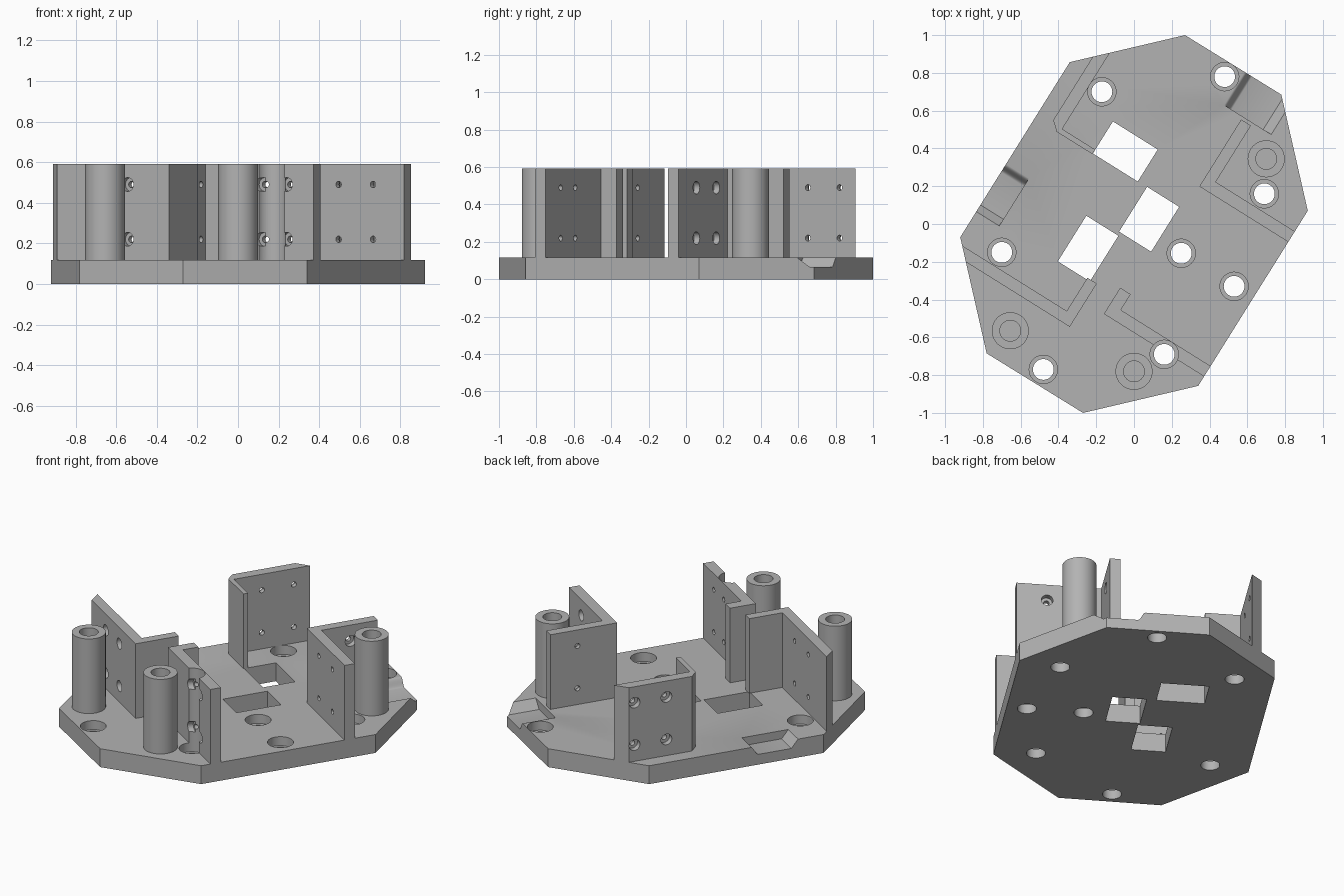
import bpy, bmesh, math
from mathutils import Matrix, Vector

if "Cube" in bpy.data.objects:
    bpy.data.objects.remove(bpy.data.objects["Cube"])

T, H = 0.117, 0.592                      # plate thickness, overall height
R = Matrix.Rotation(math.radians(-32), 4, 'Z')   # bracket frame: x across, y along
INV = R.inverted()

grey = bpy.data.materials.new("grey")
grey.diffuse_color = (0.45, 0.45, 0.45, 1)
grey.use_nodes = True
grey.node_tree.nodes["Principled BSDF"].inputs["Base Color"].default_value = grey.diffuse_color


def finish(name, bm):
    bmesh.ops.recalc_face_normals(bm, faces=bm.faces)
    me = bpy.data.meshes.new(name)
    bm.to_mesh(me)
    bm.free()
    me.materials.append(grey)
    ob = bpy.data.objects.new(name, me)
    bpy.context.collection.objects.link(ob)
    return ob


def prism(name, pts, vec, mat=R):
    """Extrude a closed 3D outline along vec."""
    bm = bmesh.new()
    f = bm.faces.new([bm.verts.new(p) for p in pts])
    ext = bmesh.ops.extrude_face_region(bm, geom=[f])
    vs = [e for e in ext["geom"] if isinstance(e, bmesh.types.BMVert)]
    bmesh.ops.translate(bm, verts=vs, vec=vec)
    bm.transform(mat)
    return finish(name, bm)


def slab(name, pts, z0, z1, mat=R):
    return prism(name, [(x, y, z0) for x, y in pts], (0, 0, z1 - z0), mat)


def cyl(name, a, b, r, mat=Matrix(), n=40):
    a, b = Vector(a), Vector(b)
    bm = bmesh.new()
    rot = (b - a).to_track_quat('Z', 'Y').to_matrix().to_4x4()
    bmesh.ops.create_cone(bm, cap_ends=True, segments=n, radius1=r, radius2=r,
                          depth=(b - a).length,
                          matrix=mat @ Matrix.Translation((a + b) / 2) @ rot)
    return finish(name, bm)


def cut(ob, tool, op='DIFFERENCE', keep=False):
    m = ob.modifiers.new("cut", 'BOOLEAN')
    m.operation, m.object, m.solver = op, tool, 'EXACT'
    bpy.context.view_layer.update()
    me = bpy.data.meshes.new_from_object(
        ob.evaluated_get(bpy.context.evaluated_depsgraph_get()))
    ob.modifiers.clear()
    ob.data = me
    if not keep:
        bpy.data.objects.remove(tool)


def smooth(ob):
    bpy.ops.object.select_all(action='DESELECT')
    ob.select_set(True)
    bpy.context.view_layer.objects.active = ob
    bpy.ops.object.shade_smooth_by_angle(angle=math.radians(30))


# Eight-sided base plate
half = [(0.27, 1.0), (0.78, 0.685), (0.92, 0.07), (0.34, -0.857)]
outline = half + [(-x, -y) for x, y in half]
plate = slab("base_plate", outline, 0, T, Matrix())

# Rectangular windows (centre, size across, size along)
for x, y, w, l in [(-0.046, 0.384, 0.28, 0.2), (0.08, 0.025, 0.2, 0.28),
                   (-0.243, -0.13, 0.2, 0.285)]:
    c = INV @ Vector((x, y, 0))
    box = [(c.x + i * w / 2, c.y + j * l / 2) for i, j in
           ((-1, -1), (1, -1), (1, 1), (-1, 1))]
    cut(plate, slab("cutter", box, -0.1, 0.2))

# Counterbored screw holes
screws = [(-0.17, 0.70), (0.48, 0.78), (0.69, 0.16), (0.25, -0.155),
          (0.53, -0.33), (0.16, -0.69), (-0.48, -0.77), (-0.70, -0.15)]
for x, y in screws:
    cut(plate, cyl("cutter", (x, y, -0.1), (x, y, 0.3), 0.055))
    cut(plate, cyl("cutter", (x, y, 0.06), (x, y, 0.3), 0.075))


# Cable recesses in two edges: rounded end, flat floor, sloped end
def recess(s0, s1, s2, s3):
    pts = [(s0 + (s1 - s0) * i / 8,
            0.065 + (T - 0.065) * (1 + math.cos(math.pi * i / 8)) / 2) for i in range(9)]
    return [(s0, 0.2)] + pts + [(s2, 0.065), (s3, T), (s3, 0.2)]


cut(plate, prism("cutter", [(s, 0.787, z) for s, z in recess(0.072, 0.117, 0.315, 0.365)],
                 (0, 0.4, 0)))
cut(plate, prism("cutter", [(-0.60, s, z) for s, z in recess(-0.09, -0.14, -0.345, -0.387)],
                 (-0.4, 0, 0)))
smooth(plate)

# Angle brackets: outline, then bolt rows (axis, head face, back face, positions)
brackets = {
    "bracket_back_left": (
        [(-0.654, 1.5), (-0.654, 0.24), (-0.606, 0.197), (-0.383, 0.197),
         (-0.383, 0.225), (-0.589, 0.225), (-0.589, 1.5)],
        [('x', -0.654, -0.589, (0.40, 0.60))]),
    "bracket_front_left": (
        [(-1.5, -0.642), (0, -0.642), (0, -0.372), (-0.058, -0.372),
         (-0.058, -0.579), (-1.5, -0.579)],
        [('y', -0.642, -0.579, (-0.24, -0.44))]),
    "bracket_back_right": (
        [(0.188, 0.352), (1.5, 0.352), (1.5, 0.418), (0.249, 0.418),
         (0.249, 0.77), (0.188, 0.77)],
        [('y', 0.418, 0.352, (0.364, 0.564)), ('x', 0.249, 0.188, (0.60,))]),
    "bracket_front_right": (
        [(0.117, -0.488), (1.5, -0.488), (1.5, -0.423), (0.182, -0.423),
         (0.182, -0.325), (0.117, -0.325)],
        [('y', -0.488, -0.423, (0.44, 0.587))]),
}
limit = slab("cutter_limit", outline, -0.2, 1, Matrix())
for name, (pts, rows) in brackets.items():
    ob = slab(name, pts, T, H)
    cut(ob, limit, 'INTERSECT', keep=True)     # ends follow the plate edge
    for axis, head, back, places in rows:
        d = math.copysign(1, back - head)
        for p in places:
            for z in (0.22, 0.49):
                def at(s):
                    return (s, p, z) if axis == 'x' else (p, s, z)
                cut(ob, cyl("cutter", at(head - 0.02 * d), at(back + 0.02 * d), 0.016, R, 20))
                cut(ob, cyl("cutter", at(head - 0.02 * d), at(head + 0.035 * d), 0.034, R, 24))
    if name == "bracket_front_right":          # screwdriver clearance
        x, y = screws[5]
        cut(ob, cyl("cutter", (x, y, 0), (x, y, 1), 0.075))
    smooth(ob)
bpy.data.objects.remove(limit)

# Standoff tubes with blind bores
for name, x, y in [("standoff_right", 0.70, 0.345), ("standoff_left", -0.655, -0.565),
                   ("standoff_front", 0.0, -0.78)]:
    ob = cyl(name, (x, y, T), (x, y, H), 0.098, n=48)
    cut(ob, cyl("cutter", (x, y, 0.25), (x, y, 1), 0.055))
    smooth(ob)
